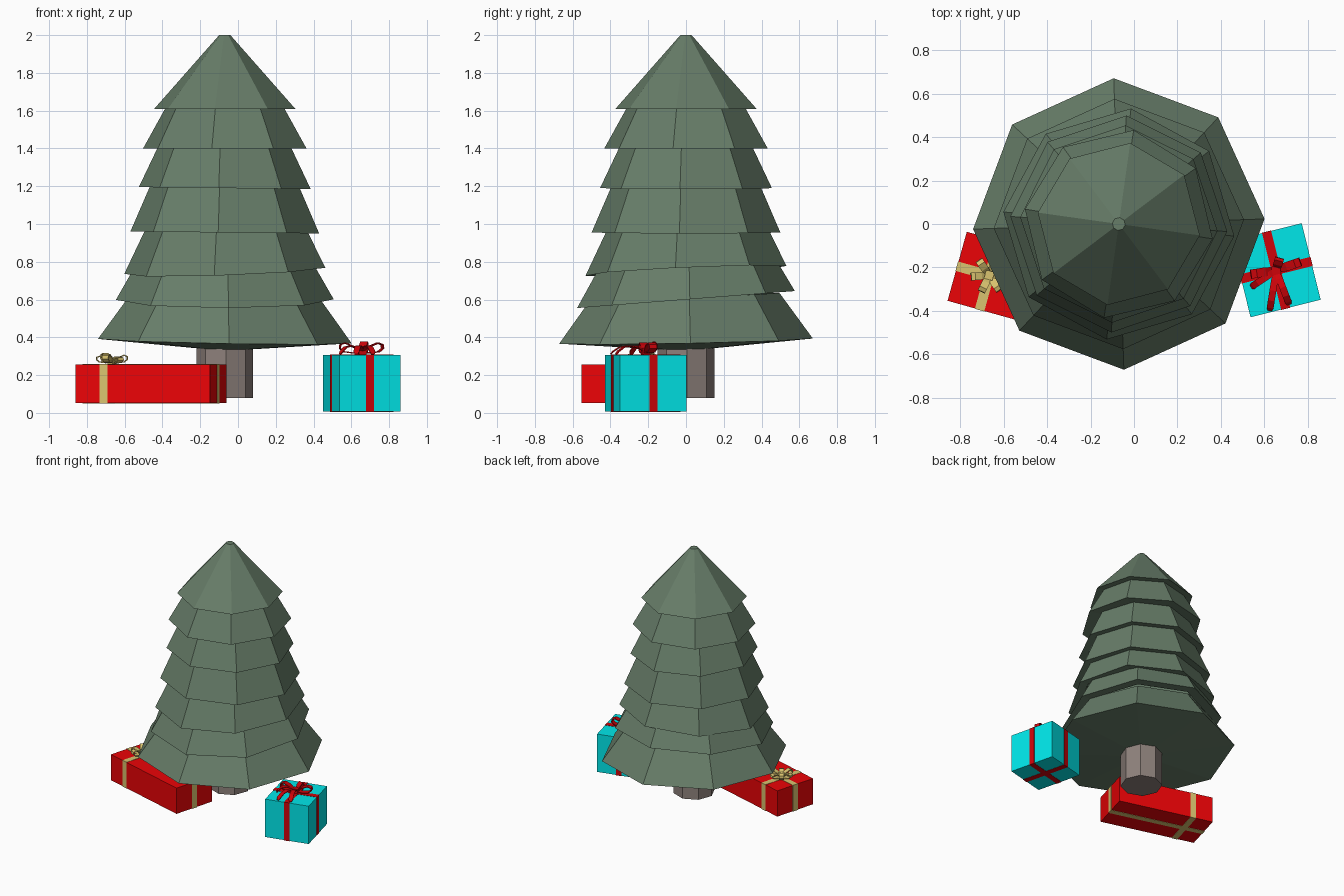
import bpy, bmesh, math
from mathutils import Matrix, Vector

if "Cube" in bpy.data.objects:
    bpy.data.objects.remove(bpy.data.objects["Cube"])


def material(name, rgb):
    m = bpy.data.materials.new(name)
    m.diffuse_color = (*rgb, 1)
    m.use_nodes = True
    m.node_tree.nodes["Principled BSDF"].inputs["Base Color"].default_value = m.diffuse_color
    return m


GREEN = material("needle_green", (0.135, 0.205, 0.14))
BARK = material("bark", (0.27, 0.22, 0.20))
RED = material("red_paper", (0.84, 0.001, 0.002))
CYAN = material("cyan_paper", (0.0, 0.80, 0.82))
GOLD = material("gold_ribbon", (0.70, 0.55, 0.16))
CRIMSON = material("crimson_ribbon", (0.62, 0.001, 0.003))


def finish(name, bm, mat, matrix=Matrix()):
    bmesh.ops.recalc_face_normals(bm, faces=bm.faces)
    me = bpy.data.meshes.new(name)
    bm.to_mesh(me)
    bm.free()
    me.materials.append(mat)
    ob = bpy.data.objects.new(name, me)
    ob.matrix_world = matrix
    bpy.context.collection.objects.link(ob)
    return ob


def lathe(name, mat, profile, turn=0, tilt=(0, 0), cap=(False, False)):
    """Eight-sided rings (radius, z) bridged together around the tree axis."""
    bm = bmesh.new()
    rings = []
    for r, z in profile:
        ring = []
        for i in range(8):
            a = math.radians(turn + 45 * i)
            x, y = r * math.cos(a), r * math.sin(a)
            ring.append(bm.verts.new((x, y, z + tilt[0] * x + tilt[1] * y)))
        rings.append(ring)
    for a, b in zip(rings, rings[1:]):
        for i in range(8):
            j = (i + 1) % 8
            bm.faces.new((a[i], a[j], b[j], b[i]))
    for ring, on in zip((rings[0], rings[-1]), cap):
        if on:
            bm.faces.new(ring)
    return finish(name, bm, mat, Matrix.Translation((-0.07, 0, 0)))


def box(name, mat, size, centre, matrix):
    bm = bmesh.new()
    bmesh.ops.create_cube(bm, size=1)
    bmesh.ops.scale(bm, vec=size, verts=bm.verts)
    bmesh.ops.translate(bm, vec=centre, verts=bm.verts)
    return finish(name, bm, mat, matrix)


def strip(name, mat, path, width, matrix):
    """Ribbon following a path, widened level and square to its heading."""
    bm = bmesh.new()
    heading = max((Vector((p[0], p[1], 0)) for p in path), key=lambda v: v.length)
    side = Vector((-heading.y, heading.x, 0)).normalized() * width / 2
    pairs = []
    for i, p in enumerate(path):
        s = side * (0.6 if i in (0, len(path) - 1) else 1)
        pairs.append((bm.verts.new(Vector(p) - s), bm.verts.new(Vector(p) + s)))
    for a, b in zip(pairs, pairs[1:]):
        bm.faces.new((a[0], a[1], b[1], b[0]))
    ob = finish(name, bm, mat, matrix)
    mod = ob.modifiers.new("thickness", 'SOLIDIFY')
    mod.thickness = 0.006
    return ob


def bow(name, mat, matrix, loops, tails, width):
    # loops: (angle, length, height)
    shape = [(0, .15), (.4, .75), (.75, 1), (.97, .85), (1, .5), (.8, .2), (.4, .1), (0, .15)]
    for k, (ang, length, height) in enumerate(loops):
        c, s = math.cos(math.radians(ang)), math.sin(math.radians(ang))
        path = [(u * length * c, u * length * s, v * height) for u, v in shape]
        strip(f"{name}_loop_{k}", mat, path, width, matrix)
    # tails arch over the lid
    wave = [(0, .018), (.25, .04), (.5, .05), (.75, .042), (.93, .02), (1, .005)]
    for k, (ang, length) in enumerate(tails):
        c, s = math.cos(math.radians(ang)), math.sin(math.radians(ang))
        strip(f"{name}_tail_{k}", mat, [(u * length * c, u * length * s, v) for u, v in wave],
              width * 0.75, matrix)
    box(f"{name}_knot", mat, (0.04, 0.04, 0.032), (0, 0, 0.018), matrix)


def gift(name, paper, ribbon, size, place, turn, cross_x, width):
    """Box with one lengthwise and one crosswise ribbon; returns the lid frame."""
    m = Matrix.Translation(place) @ Matrix.Rotation(math.radians(turn), 4, 'Z')
    x, y, z = size
    t = 0.004
    box(f"{name}_box", paper, size, (0, 0, z / 2), m)
    box(f"{name}_ribbon_long", ribbon, (x + t, width, z + t), (0, 0, z / 2), m)
    box(f"{name}_ribbon_cross", ribbon, (width, y + t, z + t), (cross_x, 0, z / 2), m)
    return m @ Matrix.Translation((cross_x, 0, z + t / 2))


# Trunk
lathe("trunk", BARK, [(0.15, 0.08), (0.15, 0.38)], turn=2, cap=(True, True))

# Foliage tiers: top radius, top z, rim radius, rim z, rotation, tilt
tiers = [
    (0.03, 2.00, 0.377, 1.61, -8, (0, 0)),
    (0.325, 1.61, 0.438, 1.40, -9, (0, 0)),
    (0.365, 1.40, 0.456, 1.19, -4, (-0.012, 0)),
    (0.41, 1.19, 0.501, 0.955, -4, (-0.01, 0)),
    (0.445, 0.955, 0.535, 0.752, -6, (0.035, 0.045)),
    (0.495, 0.75, 0.577, 0.60, 2, (0, 0.078)),
    (0.525, 0.58, 0.672, 0.38, 2, (-0.018, 0.02)),
]
for i, (r0, z0, r1, z1, turn, tilt) in enumerate(tiers):
    top = [(r0, z0)] if i == 0 else [(r0 - 0.03, z0 + 0.045)]
    if i == len(tiers) - 1:  # gently bulging underside
        under = [(0.13, 0.338)]
    else:
        under = [(tiers[i + 1][0] - 0.03, z1 + 0.01)]
    lathe(f"foliage_tier_{i + 1}", GREEN, top + [(r1, z1)] + under, turn, tilt, (i == 0, False))

# Long red gift
lid = gift("red_gift", RED, GOLD, (0.737, 0.33, 0.203), (-0.46, -0.294, 0.053), -15.6, -0.215, 0.045)
bow("gold_bow", GOLD, lid,
    [(a, 0.085, h) for a, h in ((20, .05), (80, .04), (140, .06), (200, .045), (260, .055), (320, .04))],
    [], 0.036)

# Cyan gift
lid = gift("cyan_gift", CYAN, CRIMSON, (0.333, 0.363, 0.298), (0.655, -0.213, 0.008), 14, 0, 0.043)
bow("crimson_bow", CRIMSON, lid, [(5, 0.12, 0.065), (175, 0.12, 0.065), (60, 0.06, 0.07)],
    [(247, 0.19), (277, 0.17), (200, 0.14)], 0.042)
